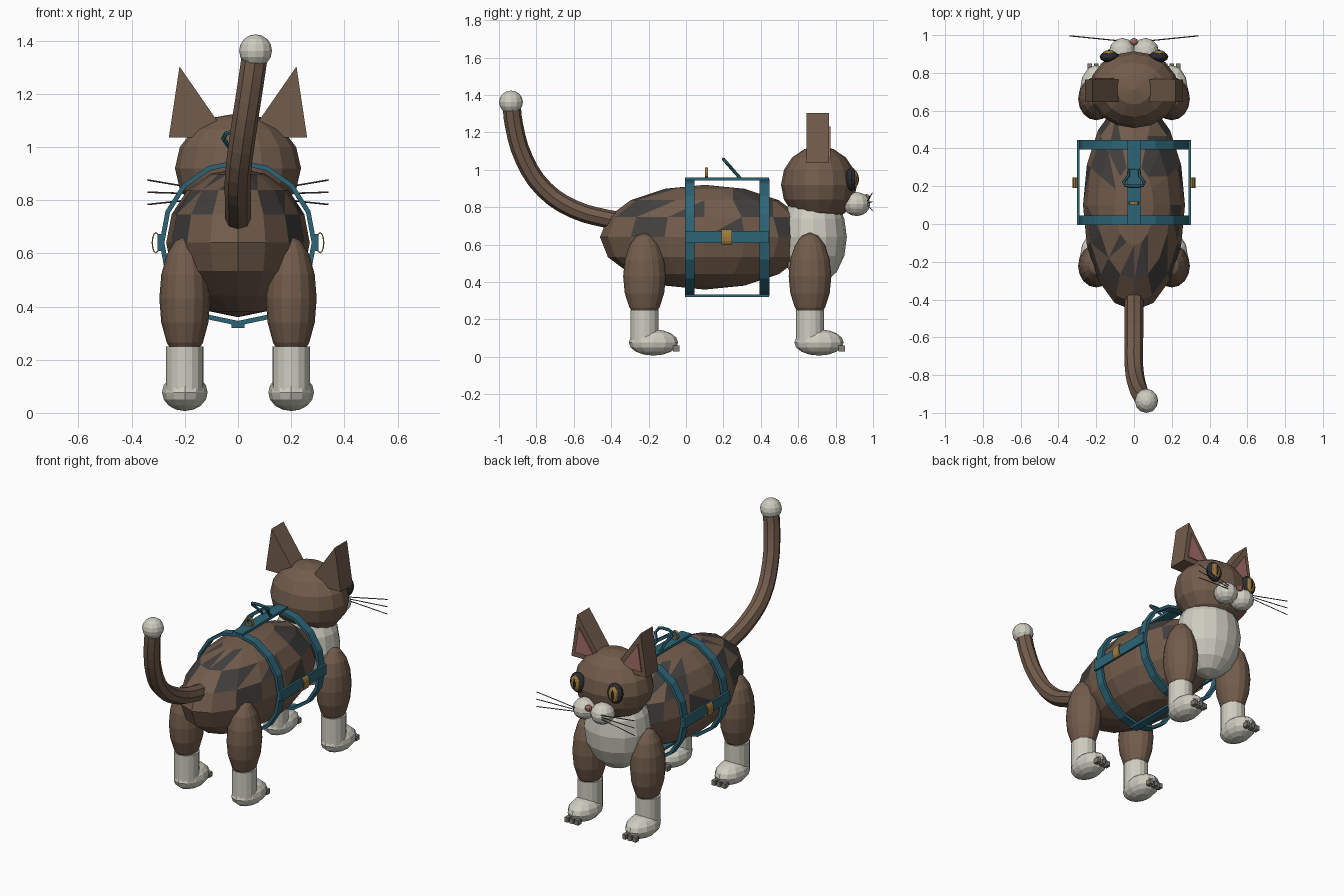
import bpy, bmesh, math
from mathutils import Matrix, Vector

cube = bpy.data.objects.get("Cube")
if cube:
    bpy.data.objects.remove(cube, do_unlink=True)


def material(name, color):
    m = bpy.data.materials.new(name)
    m.use_nodes = True
    m.diffuse_color = (*color, 1)
    m.node_tree.nodes["Principled BSDF"].inputs["Base Color"].default_value = (*color, 1)
    return m


BROWN = material("brown fur", (0.17, 0.108, 0.072))
DARK = material("charcoal fur", (0.055, 0.052, 0.05))
WHITE = material("cream fur", (0.62, 0.61, 0.53))
TEAL = material("teal webbing", (0.026, 0.13, 0.185))
GOLD = material("brass", (0.36, 0.2, 0.045))
PINK = material("pink skin", (0.36, 0.15, 0.13))
GREY = material("grey claw", (0.22, 0.21, 0.18))
WHISKER = material("whisker grey", (0.12, 0.12, 0.11))
BLACK = material("eye black", (0.025, 0.026, 0.03))
SIDES = (("left", 1), ("right", -1))


def finish(name, bm, *mats):
    bmesh.ops.recalc_face_normals(bm, faces=bm.faces)
    mesh = bpy.data.meshes.new(name)
    bm.to_mesh(mesh)
    bm.free()
    for m in mats:
        mesh.materials.append(m)
    ob = bpy.data.objects.new(name, mesh)
    bpy.context.collection.objects.link(ob)
    return ob


def place(bm, loc, size):
    bm.transform(Matrix.Translation(loc) @ Matrix.Diagonal((*size, 1)))


def ball(name, loc, radii, mat, seg=16, rings=8):
    bm = bmesh.new()
    bmesh.ops.create_uvsphere(bm, u_segments=seg, v_segments=rings, radius=1)
    place(bm, loc, radii)
    return finish(name, bm, mat)


def box(name, loc, size, mat):
    bm = bmesh.new()
    bmesh.ops.create_cube(bm, size=1)
    place(bm, loc, size)
    return finish(name, bm, mat)


def prism(name, outline, y0, y1, mat):
    # Extrude an x/z outline along y
    bm = bmesh.new()
    face = bm.faces.new([bm.verts.new((x, y0, z)) for x, z in outline])
    new = bmesh.ops.extrude_face_region(bm, geom=[face])["geom"]
    verts = [v for v in new if isinstance(v, bmesh.types.BMVert)]
    bmesh.ops.translate(bm, verts=verts, vec=(0, y1 - y0, 0))
    return finish(name, bm, mat)


def band(name, loc, rx, rz, width, thick, mat, seg=16):
    # Flat elliptical hoop around the y axis
    bm = bmesh.new()
    loops = []
    for i in range(seg):
        a = math.tau * i / seg
        loops.append([bm.verts.new((loc[0] + (rx - d) * math.sin(a), loc[1] + y,
                                    loc[2] + (rz - d) * math.cos(a)))
                      for d, y in ((0, -width / 2), (0, width / 2),
                                   (thick, width / 2), (thick, -width / 2))])
    for i, a in enumerate(loops):
        b = loops[(i + 1) % seg]
        for k in range(4):
            n = (k + 1) % 4
            bm.faces.new((a[k], a[n], b[n], b[k]))
    return finish(name, bm, mat)


def tube(name, points, radius, mat, res=2, smooth_path=False, closed=False):
    cu = bpy.data.curves.new(name, "CURVE")
    cu.dimensions = "3D"
    cu.bevel_depth = radius
    cu.bevel_resolution = res
    cu.use_fill_caps = True
    cu.resolution_u = 3
    sp = cu.splines.new("BEZIER")
    sp.bezier_points.add(len(points) - 1)
    for bp, co in zip(sp.bezier_points, points):
        bp.co = co
        bp.handle_left_type = bp.handle_right_type = "AUTO" if smooth_path else "VECTOR"
    sp.use_cyclic_u = closed
    sp.use_smooth = False
    cu.materials.append(mat)
    ob = bpy.data.objects.new(name, cu)
    bpy.context.collection.objects.link(ob)
    return ob


# Body with dark patches: one row per ring from the equator up, tail to chest
# ('#' whole panel, '^' upper half, 'v' lower half)
PATCHES = ("..#.v.#.", ".#^v.#^.", "v^...v#.")
bm = bmesh.new()
bmesh.ops.create_uvsphere(bm, u_segments=16, v_segments=8, radius=1)
bmesh.ops.triangulate(bm, faces=bm.faces)
step = math.pi / 8
for f in bm.faces:
    c = f.calc_center_median()
    seg = min(7, int(math.atan2(abs(c.x), -c.y) / step))
    for row, marks in enumerate(PATCHES):
        lo, hi = math.sin(row * step), math.sin((row + 1) * step)
        if lo < c.z < hi:
            half = "^" if c.z > (lo + hi) / 2 else "v"
            f.material_index = int(marks[seg] in ("#", half))
place(bm, (0, 0.1, 0.64), (0.27, 0.56, 0.28))
finish("body", bm, BROWN, DARK)

# Chest and head
ball("chest", (0, 0.68, 0.64), (0.2, 0.18, 0.26), WHITE)
ball("head", (0, 0.711, 0.92), (0.237, 0.203, 0.207), BROWN)
ball("nose", (0, 0.965, 0.852), (0.022, 0.02, 0.018), PINK, 8, 6)

for side, s in SIDES:
    # Ears with inset pink plates
    ear = [(0.26, 1.036), (0.22, 1.303), (0.035, 1.036)]
    mid = Vector((0.18, 1.115))
    prism(side + "_ear", [(s * x, z) for x, z in ear], 0.645, 0.765, BROWN)
    inner = [mid + (Vector(p) - mid) * 0.62 for p in ear]
    prism(side + "_inner_ear", [(s * p.x, p.y) for p in inner], 0.764, 0.772, PINK)

    # Eyes
    ball(side + "_eye", (s * 0.13, 0.885, 0.95), (0.052, 0.03, 0.063), BLACK, 12, 8)
    ball(side + "_iris", (s * 0.132, 0.903, 0.95), (0.034, 0.018, 0.048), GOLD, 12, 8)
    ball(side + "_pupil", (s * 0.132, 0.91, 0.95), (0.011, 0.015, 0.037), BLACK, 8, 6)

    # Muzzle and whiskers
    ball(side + "_muzzle", (s * 0.062, 0.912, 0.817), (0.07, 0.073, 0.064), WHITE, 12, 8)
    for i, k in enumerate((-1, 0, 1)):
        tube(f"{side}_whisker_{i}", [(s * 0.08, 0.97, 0.822 + k * 0.01),
                                     (s * 0.34, 0.996, 0.83 + k * 0.046)],
             0.003, WHISKER, res=0)

    # Legs
    for end, y in (("front", 0.663), ("back", -0.222)):
        name = f"{end}_{side}_"
        ball(name + "leg", (s * 0.2, y, 0.43), (0.096, 0.114, 0.235), BROWN)
        bm = bmesh.new()
        bmesh.ops.create_cone(bm, cap_ends=True, segments=16, radius1=1, radius2=1, depth=1)
        place(bm, (s * 0.2, y, 0.16), (0.071, 0.075, 0.18))
        finish(name + "sock", bm, WHITE)
        ball(name + "paw", (s * 0.2, y + 0.048, 0.077), (0.086, 0.132, 0.07), WHITE, 12, 8)
        for i in (-1, 0, 1):
            box(f"{name}claw_{i + 1}", (s * 0.2 + i * 0.035, y + 0.17, 0.045),
                (0.024, 0.034, 0.03), GREY)

# Tail
tube("tail", [(0, -0.34, 0.725), (0, -0.43, 0.74), (0, -0.6, 0.79), (0, -0.757, 0.895),
              (0.02, -0.865, 1.056), (0.048, -0.92, 1.24), (0.064, -0.933, 1.35)],
     0.049, BROWN, smooth_path=True)
ball("tail_tip", (0.066, -0.936, 1.362), (0.062, 0.064, 0.062), WHITE, 12, 8)

# Harness hoops and straps
for name, y in (("rear_hoop", 0.02), ("front_hoop", 0.42)):
    band(name, (0, y, 0.64), 0.295, 0.312, 0.052, 0.018, TEAL)
box("top_strap", (0, 0.22, 0.951), (0.068, 0.45, 0.016), TEAL)
box("belly_strap", (0, 0.22, 0.327), (0.05, 0.45, 0.014), TEAL)
for side, s in SIDES:
    box(side + "_strap", (s * 0.296, 0.22, 0.64), (0.014, 0.45, 0.064), TEAL)
    band(side + "_buckle", (s * 0.309, 0.218, 0.64), 0.016, 0.04, 0.055, 0.005, GOLD, 12)

# Leash ring and tilted handle loop
band("leash_ring", (0, 0.11, 0.982), 0.026, 0.03, 0.016, 0.008, GOLD, 12)
half = [(0.028, 0), (0.03, 0.4), (0.055, 0.75), (0.045, 0.95), (0.02, 1)]
loop = half + [(-x, t) for x, t in reversed(half)]
tube("handle_loop", [(x, 0.29 - 0.09 * t, 0.955 + 0.102 * t) for x, t in loop],
     0.009, TEAL, res=1, closed=True)
